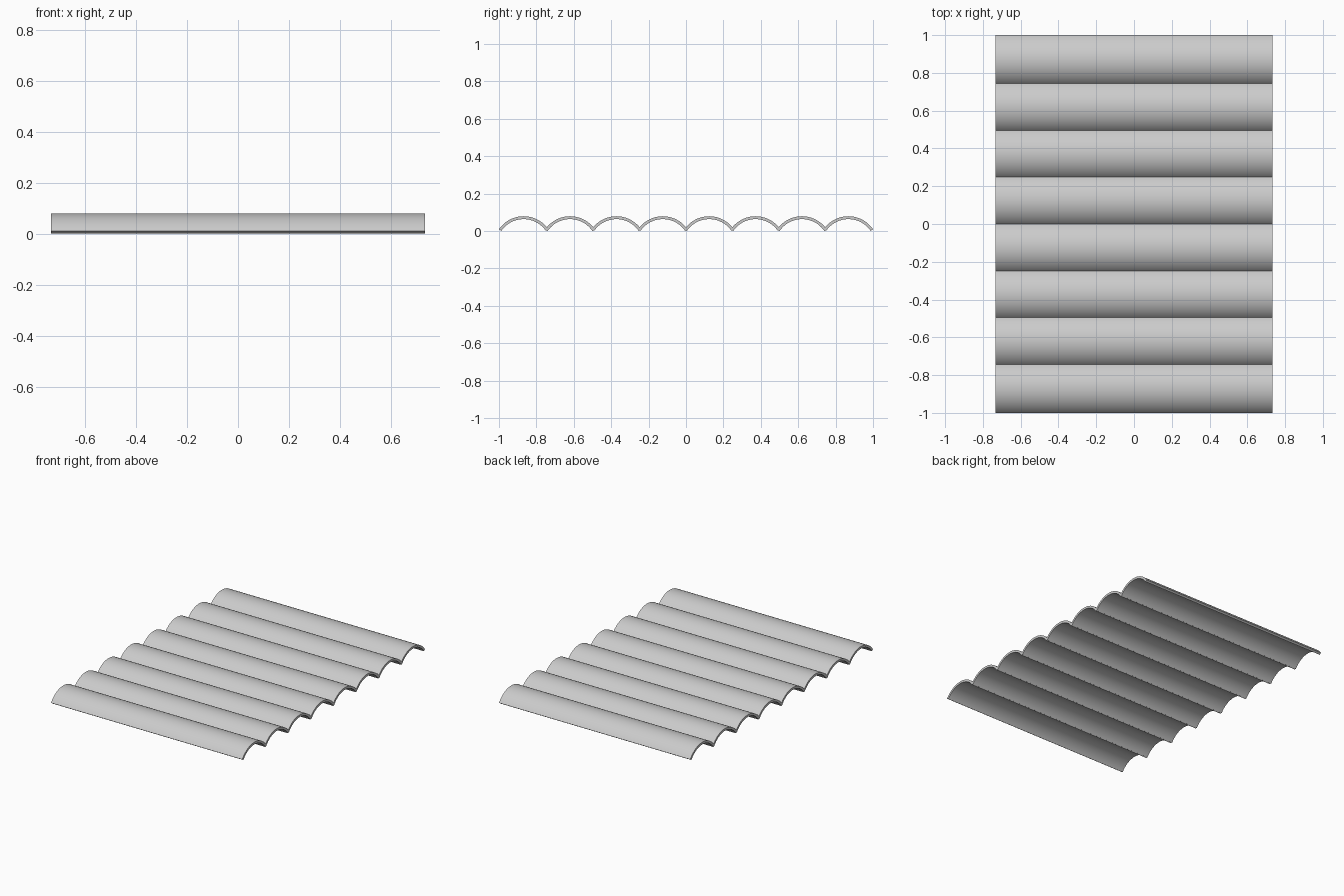
import bpy
from math import sin, cos, radians

if "Cube" in bpy.data.objects:
    bpy.data.objects.remove(bpy.data.objects["Cube"])

COUNT = 8          # arched ridges
PITCH = 0.248      # spacing between ridges
HALF_LEN = 0.733   # half length along x
TOP = 0.079        # crest height
THICK = 0.0155     # sheet thickness
R_OUT = 0.160      # outer arc radius
ANGLE = radians(55.6)
SEGS = 24


def arc(radius, y0):
    """Points of one arc in the y-z plane, from -y to +y."""
    zc = TOP - R_OUT
    steps = [-ANGLE + 2 * ANGLE * i / SEGS for i in range(SEGS + 1)]
    return [(y0 + radius * sin(a), max(0.0, zc + radius * cos(a))) for a in steps]


def make_ridge(index):
    """Extrude a curved, radially cut strip along x."""
    y0 = (index - (COUNT - 1) / 2) * PITCH
    profile = arc(R_OUT, y0) + arc(R_OUT - THICK, y0)[::-1]
    n = len(profile)
    verts = [(x, y, z) for x in (-HALF_LEN, HALF_LEN) for y, z in profile]
    # Long faces around the profile
    faces = [(i, n + i, n + (i + 1) % n, (i + 1) % n) for i in range(n)]
    # End faces as quads between outer and inner arcs
    for i in range(SEGS):
        quad = (i, i + 1, n - 2 - i, n - 1 - i)
        faces.append(quad)
        faces.append(tuple(n + v for v in reversed(quad)))
    mesh = bpy.data.meshes.new("roof_ridge")
    mesh.from_pydata(verts, [], [f[::-1] for f in faces])
    mesh.update()
    obj = bpy.data.objects.new(f"roof_ridge_{index + 1}", mesh)
    bpy.context.collection.objects.link(obj)
    # Smooth the curved sheet, keep cut edges crisp
    bpy.ops.object.select_all(action='DESELECT')
    obj.select_set(True)
    bpy.context.view_layer.objects.active = obj
    bpy.ops.object.shade_smooth_by_angle(angle=radians(30))


# Row of ridges forming the corrugated roof sheet
for i in range(COUNT):
    make_ridge(i)
